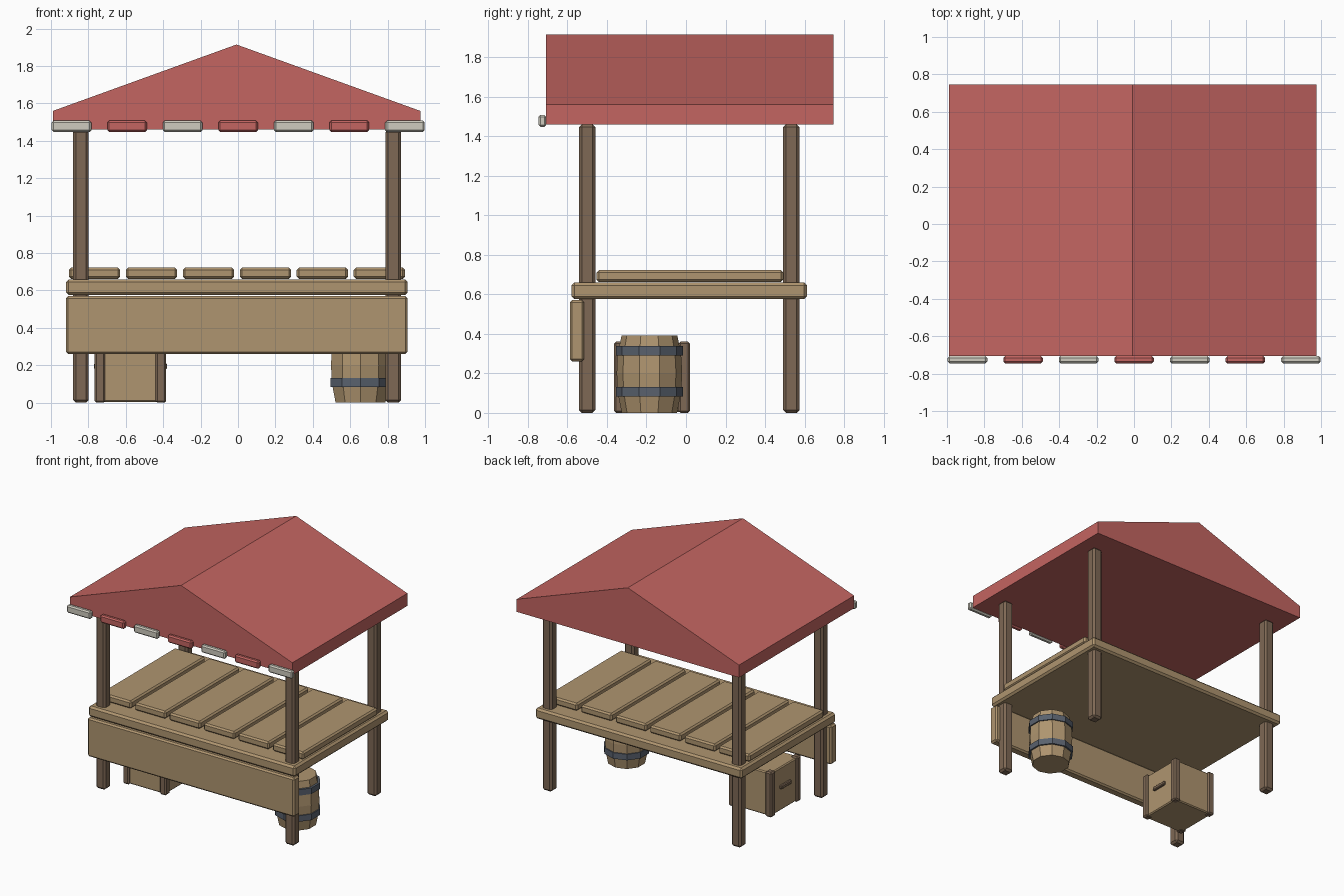
import bpy, bmesh
from math import pi, cos, sin

if "Cube" in bpy.data.objects:
    bpy.data.objects.remove(bpy.data.objects["Cube"])


def material(name, rgb):
    m = bpy.data.materials.new(name)
    m.diffuse_color = (*rgb, 1)
    m.use_nodes = True
    m.node_tree.nodes["Principled BSDF"].inputs["Base Color"].default_value = m.diffuse_color
    return m


WOOD = material("wood", (0.43, 0.30, 0.16))
DARK = material("dark_wood", (0.21, 0.14, 0.09))
RED = material("red_cloth", (0.55, 0.13, 0.12))
WHITE = material("white_cloth", (0.62, 0.60, 0.52))
IRON = material("iron", (0.10, 0.12, 0.155))


def finish(name, bm, mat):
    bmesh.ops.recalc_face_normals(bm, faces=bm.faces)
    me = bpy.data.meshes.new(name)
    bm.to_mesh(me)
    bm.free()
    me.materials.append(mat)
    ob = bpy.data.objects.new(name, me)
    bpy.context.collection.objects.link(ob)
    return ob


def box(name, x, y, z, mat, bevel=0.012):
    """Chamfered box from (min, max) pairs."""
    bm = bmesh.new()
    bmesh.ops.create_cube(bm, size=1)
    for v in bm.verts:
        v.co = [lo + (c + 0.5) * (hi - lo) for c, (lo, hi) in zip(v.co, (x, y, z))]
    ob = finish(name, bm, mat)
    mod = ob.modifiers.new("chamfer", 'BEVEL')
    mod.width, mod.segments = bevel, 1
    return ob


def around(c, half):
    return (c - half, c + half)


def lathe(name, profile, cx, cy, mat, sides=10):
    """Closed solid turned from (radius, z) points."""
    bm = bmesh.new()
    rings = [[bm.verts.new((cx + r * cos(pi / 2 + 2 * pi * i / sides),
                            cy + r * sin(pi / 2 + 2 * pi * i / sides), z))
              for i in range(sides)] for r, z in profile]
    for a, b in zip(rings, rings[1:]):
        for i in range(sides):
            j = (i + 1) % sides
            bm.faces.new((a[i], a[j], b[j], b[i]))
    bm.faces.new(rings[0])
    bm.faces.new(rings[-1])
    return finish(name, bm, mat)


# corner posts
for sx, px in (("left", -0.84), ("right", 0.83)):
    for sy, py in (("front", -0.50), ("back", 0.533)):
        box(f"{sy}_{sx}_post", around(px, 0.042), around(py, 0.042), (0, 1.46), DARK, 0.015)

# counter with planks and front panel
box("counter", (-0.92, 0.907), (-0.58, 0.613), (0.575, 0.66), WOOD, 0.015)
box("front_panel", (-0.92, 0.907), (-0.588, -0.515), (0.26, 0.57), WOOD)
for i in range(6):
    box(f"plank_{i + 1}", around(-0.767 + 0.3045 * i, 0.137), (-0.452, 0.492), (0.662, 0.722), WOOD)

# solid gable roof
bm = bmesh.new()
outline = [(-0.99, 1.46), (0.975, 1.46), (0.975, 1.56), (-0.008, 1.915), (-0.99, 1.56)]
face = bm.faces.new([bm.verts.new((x, -0.707, z)) for x, z in outline])
ext = bmesh.ops.extrude_face_region(bm, geom=[face], use_keep_orig=True)
for v in ext["geom"]:
    if isinstance(v, bmesh.types.BMVert):
        v.co.y = 0.745
finish("roof", bm, RED)

# striped valance
for i in range(7):
    box(f"valance_{i + 1}", around(-0.89 + 0.297 * i, 0.106), (-0.745, -0.707),
        (1.447, 1.508), RED if i % 2 else WHITE, 0.01)

# crate with corner battens and handles
CX, CY = -0.575, -0.172
box("crate_body", around(CX, 0.178), around(CY, 0.178), (0.005, 0.35), WOOD, 0.008)
for sx in (-1, 1):
    for sy in (-1, 1):
        box("crate_batten", around(CX + sx * 0.163, 0.028), around(CY + sy * 0.163, 0.028),
            (0, 0.36), DARK, 0.01)
    box("crate_handle", around(CX + sx * 0.182, 0.014), around(CY, 0.065), (0.18, 0.21), DARK, 0.006)

# barrel with hoops
BX, BY = 0.655, -0.185
lathe("barrel", [(0.14, 0), (0.16, 0.1), (0.166, 0.2), (0.16, 0.3), (0.141, 0.392)], BX, BY, WOOD)
for z in (0.107, 0.315):
    lathe("barrel_hoop", [(0.17, z - 0.024), (0.17, z + 0.024)], BX, BY, IRON)
